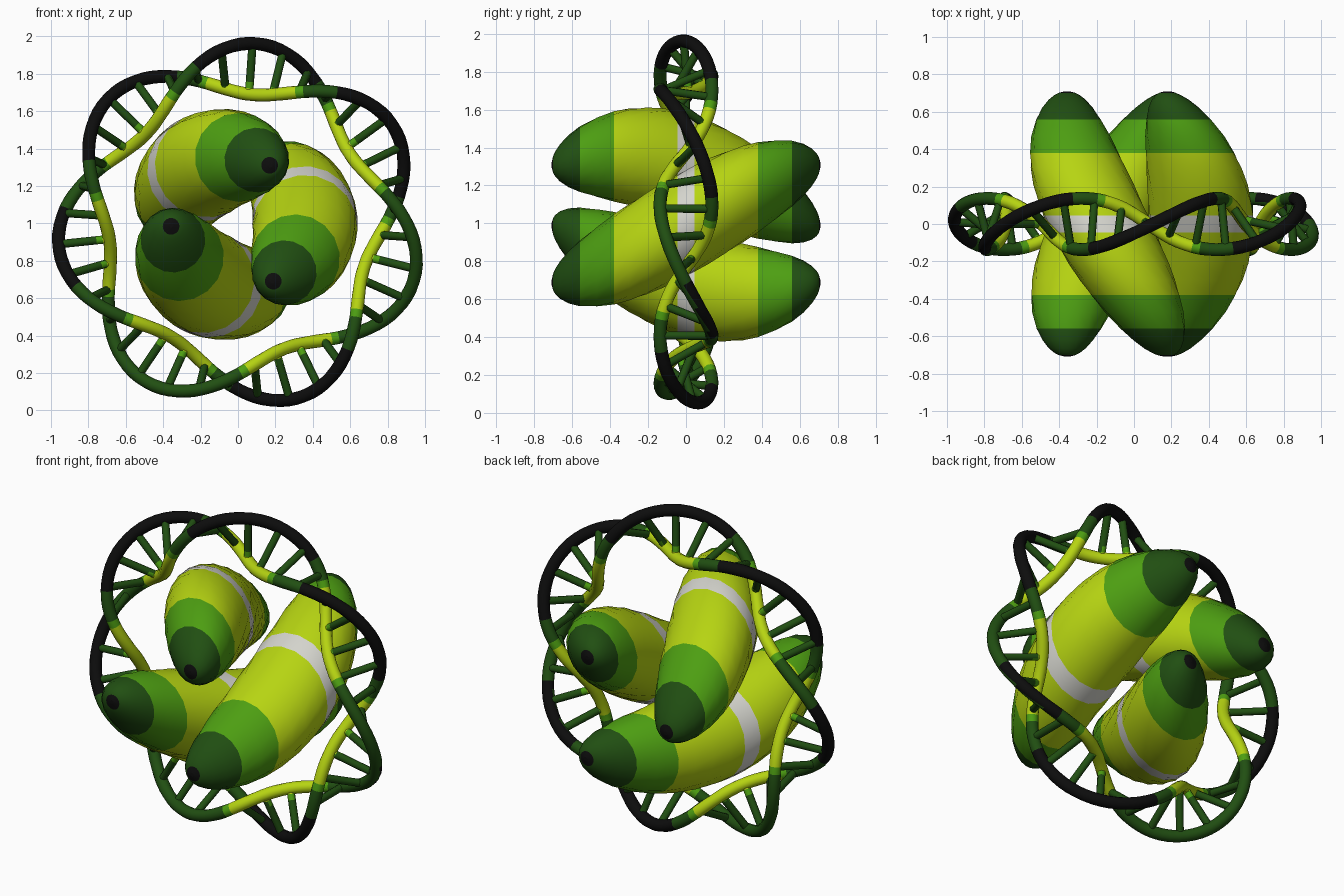
import bpy, bmesh, math
from mathutils import Vector

if "Cube" in bpy.data.objects:
    bpy.data.objects.remove(bpy.data.objects["Cube"])

CX, CZ = 0.01, 0.99            # ring centre in the front plane
R, A, T = 0.838, 0.137, 0.035  # ring radius, helix radius, strand thickness
PHASE = math.radians(84.5)     # direction of the topmost outer bulge

COLOURS = [("black", (0.004, 0.004, 0.004)),
           ("dark_green", (0.015, 0.078, 0.006)),
           ("leaf_green", (0.075, 0.345, 0.006)),
           ("lime_yellow", (0.47, 0.66, 0.006)),
           ("pale_grey", (0.66, 0.66, 0.61))]
BLACK, DARK, LEAF, LIME, PALE = range(5)
MATS = []
for name, c in COLOURS:
    m = bpy.data.materials.new(name)
    m.diffuse_color = (*c, 1)
    m.use_nodes = True
    m.node_tree.nodes["Principled BSDF"].inputs["Base Color"].default_value = m.diffuse_color
    MATS.append(m)


def finish(name, bm):
    bmesh.ops.recalc_face_normals(bm, faces=bm.faces[:])
    me = bpy.data.meshes.new(name)
    bm.to_mesh(me)
    bm.free()
    for m in MATS:
        me.materials.append(m)
    ob = bpy.data.objects.new(name, me)
    bpy.context.scene.collection.objects.link(ob)
    return ob


def sweep(bm, rings, closed, colour):
    """Skin rings of points; colour(segment, face centre) gives the material."""
    vs = [[bm.verts.new(p) for p in ring] for ring in rings]
    n, k = len(vs), len(vs[0])
    for i in range(n if closed else n - 1):
        a, b = vs[i], vs[(i + 1) % n]
        for j in range(k):
            f = bm.faces.new((a[j], a[(j + 1) % k], b[(j + 1) % k], b[j]))
            f.smooth = True
            f.material_index = colour(i, f.calc_center_median())
    if not closed:
        for i, ring in ((0, vs[0]), (n - 2, vs[-1])):
            f = bm.faces.new(ring)
            f.material_index = colour(i, f.calc_center_median())


def tube_ring(c, d, radius, sides, ref):
    u = d.cross(ref).normalized()
    v = d.cross(u).normalized()
    return [c + radius * (math.cos(t) * u + math.sin(t) * v)
            for t in (2 * math.pi * j / sides for j in range(sides))]


def radial(th):
    return Vector((math.cos(th), 0, math.sin(th)))


def helix(u, half=0.0):
    phi = 3.5 * (u - PHASE) + half
    return (Vector((CX, 0, CZ)) + radial(u) * (R + A * math.cos(phi))
            + Vector((0, -A * math.sin(phi), 0)))


# Twin strand: one closed path going twice round the ring with seven turns
STEPS = 280
path = [4 * math.pi * i / STEPS for i in range(STEPS)]
rings = []
for u in path:
    d = (helix(u + 0.01) - helix(u - 0.01)).normalized()
    phi = 3.5 * (u - PHASE)
    out = radial(u) * math.cos(phi) + Vector((0, -math.sin(phi), 0))
    rings.append(tube_ring(helix(u), d, T, 10, out))


def strand_colour(i, p):
    u = path[i] + 2 * math.pi / STEPS
    phi = 3.5 * (u - PHASE)
    n = round(phi / (2 * math.pi))
    dev, lobe = phi - 2 * math.pi * n, (2 * n) % 7
    q = math.cos(dev)
    if q < -0.5:
        return LIME
    if q < -0.35:
        return LEAF
    if lobe in (0, 1, 4, 6) and q > 0.22:
        return BLACK
    if lobe == 2 and q > 0.7:
        return BLACK
    if lobe == 5 and -1.4 < dev < 0 and p.y > helix(u).y - 0.005:
        return BLACK
    return DARK


bm = bmesh.new()
sweep(bm, rings, True, strand_colour)
finish("helix_strand", bm)

# Rungs joining opposite points of the strand


def rung_colour(i, p):
    r = math.hypot(p.x - CX, p.z - CZ)
    return LIME if r < 0.73 else LEAF if r < 0.76 else DARK


bm = bmesh.new()
for k in range(36):
    th = math.radians(6 + 10 * k)
    a, b = helix(th), helix(th, math.pi)
    d = (b - a).normalized()
    ref = Vector((-math.sin(th), 0, math.cos(th)))
    sweep(bm, [tube_ring(a.lerp(b, s / 8), d, 0.022, 8, ref) for s in range(9)],
          False, rung_colour)
finish("helix_rungs", bm)

# Three pods: ellipsoids along y, twisted together about the ring axis
HALF, WIDE, ORBIT = 0.71, 0.282, 0.358
side = [0.045, 0.12, 0.21, 0.3, 0.38, 0.47, 0.56, 0.62, 0.665, 0.69, 0.701, 0.7095]
stations = [-y for y in reversed(side)] + [0] + side


def pod_colour(i, p):
    y = abs(p.y)
    for limit, col in ((0.045, PALE), (0.38, LIME), (0.56, LEAF), (0.701, DARK)):
        if y < limit:
            return col
    return BLACK


for k in range(3):
    rings = []
    for y in stations:
        twist = math.radians(120 * k + 1 + 60 * y / HALF)
        c = radial(twist) * ORBIT + Vector((0, y, 0.995))
        r = WIDE * math.sqrt(1 - (y / HALF) ** 2)
        rings.append([c + r * radial(twist + 2 * math.pi * j / 18) for j in range(18)])
    bm = bmesh.new()
    sweep(bm, rings, False, pod_colour)
    finish("pod_%d" % (k + 1), bm)
